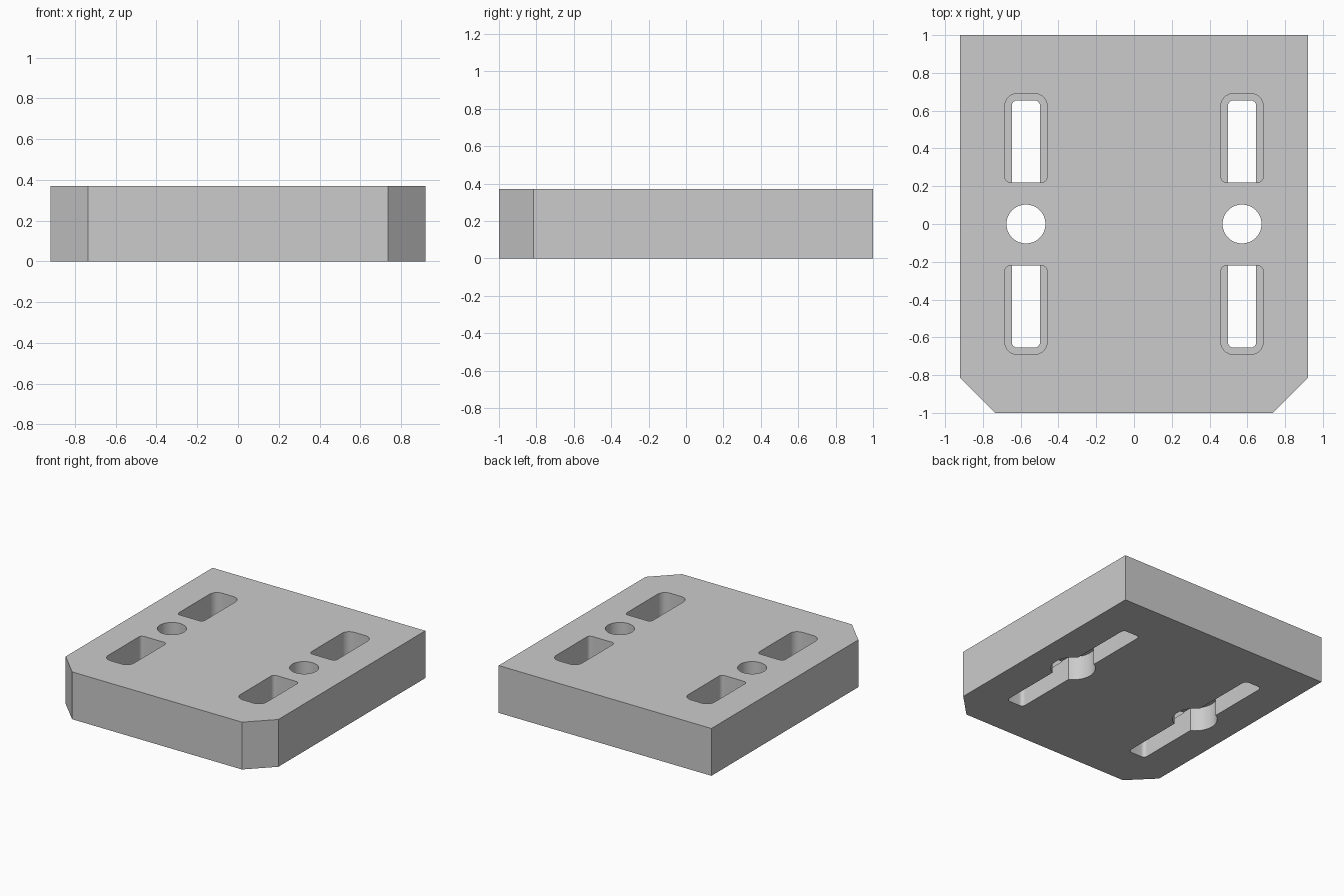
import bpy, bmesh
from math import cos, sin, pi, radians

if "Cube" in bpy.data.objects:
    bpy.data.objects.remove(bpy.data.objects["Cube"])

HEIGHT, TRACK = 0.37, 0.572

grey = bpy.data.materials.new("plain grey")
grey.use_nodes = True
grey.diffuse_color = (0.6, 0.6, 0.6, 1)
grey.node_tree.nodes["Principled BSDF"].inputs["Base Color"].default_value = (0.6, 0.6, 0.6, 1)


def rounded_rect(cx, half, y0, y1, r0, r1, steps=8):
    """Rectangle outline with corner radius r0 at the y0 end and r1 at the y1 end."""
    corners = [(cx + half - r0, y0 + r0, r0, -pi / 2), (cx + half - r1, y1 - r1, r1, 0),
               (cx - half + r1, y1 - r1, r1, pi / 2), (cx - half + r0, y0 + r0, r0, pi)]
    return [(x + r * cos(a + pi / 2 * i / steps), y + r * sin(a + pi / 2 * i / steps))
            for x, y, r, a in corners for i in range(steps + 1)]


def circle(cx, r, n=64):
    return [(cx + r * cos(2 * pi * i / n), r * sin(2 * pi * i / n)) for i in range(n)]


def prisms(name, outlines, z0, z1):
    """One object holding an upright prism for each outline."""
    bm = bmesh.new()
    for outline in outlines:
        base = bm.faces.new([bm.verts.new((x, y, z0)) for x, y in outline])
        top = bmesh.ops.extrude_face_region(bm, geom=[base])["geom"]
        bmesh.ops.translate(bm, vec=(0, 0, z1 - z0),
                            verts=[v for v in top if isinstance(v, bmesh.types.BMVert)])
    bmesh.ops.recalc_face_normals(bm, faces=bm.faces)
    mesh = bpy.data.meshes.new(name)
    bm.to_mesh(mesh)
    bm.free()
    mesh.materials.append(grey)
    obj = bpy.data.objects.new(name, mesh)
    bpy.context.collection.objects.link(obj)
    return obj


# Block with two chamfered front corners
half_outline = [(0.735, -1), (0.92, -0.815), (0.92, 1)]
block = prisms("mounting_block",
               [half_outline + [(-x, y) for x, y in reversed(half_outline)]], 0, HEIGHT)

sides = (-TRACK, TRACK)
cutters = [
    # Long slots along the underside
    prisms("slot_cutter", [rounded_rect(x, 0.075, -0.655, 0.655, 0.03, 0.03) for x in sides],
           -0.1, 0.185),
    # Wide round recesses in the underside
    prisms("recess_cutter", [circle(x, 0.16) for x in sides], -0.1, 0.19),
    # Round through holes
    prisms("hole_cutter", [circle(x, 0.103) for x in sides], -0.2, HEIGHT + 0.2),
    # Rounded pockets sunk from the top, opening into the slots
    prisms("pocket_cutter",
           [rounded_rect(x, 0.112, 0.22, 0.69, 0.03, 0.065) for x in sides]
           + [rounded_rect(x, 0.112, -0.69, -0.22, 0.065, 0.03) for x in sides],
           0.18, HEIGHT + 0.1),
]

bpy.ops.object.select_all(action='DESELECT')
bpy.context.view_layer.objects.active = block
block.select_set(True)
for cutter in cutters:
    cutter.hide_render = True
    cut = block.modifiers.new(cutter.name, 'BOOLEAN')
    cut.operation = 'DIFFERENCE'
    cut.solver = 'EXACT'
    cut.object = cutter
    bpy.ops.object.modifier_apply(modifier=cut.name)
    bpy.data.objects.remove(cutter)

bpy.ops.object.shade_smooth_by_angle(angle=radians(30))
